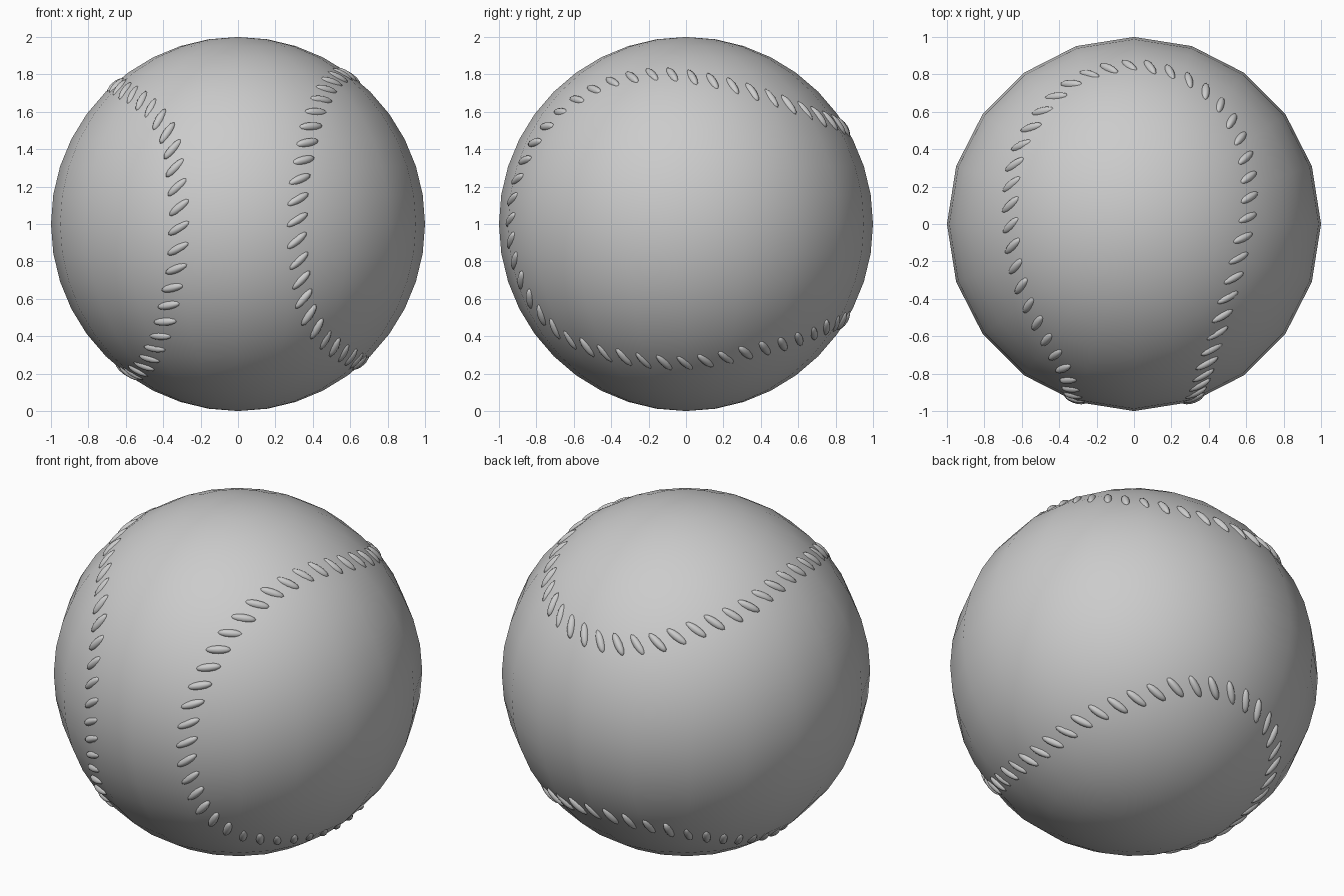
import bpy, bmesh, math
from mathutils import Matrix, Vector

if "Cube" in bpy.data.objects:
    bpy.data.objects.remove(bpy.data.objects["Cube"])

CENTRE = Vector((0, 0, 1))


def finish(name, bm):
    me = bpy.data.meshes.new(name)
    bm.to_mesh(me)
    bm.free()
    for p in me.polygons:
        p.use_smooth = True
    ob = bpy.data.objects.new(name, me)
    ob.location = CENTRE
    bpy.context.collection.objects.link(ob)
    return ob


# Ball: unit sphere with 20 sides
bm = bmesh.new()
bmesh.ops.create_uvsphere(bm, u_segments=20, v_segments=20, radius=1)
finish("ball", bm)

# Half of the seam, from the front right over the top to the front left
half = [Vector(p) for p in (
    (.32, -.95, 0), (.33, -.91, .23), (.37, -.83, .42), (.41, -.72, .57),
    (.485, -.47, .74), (.565, -.15, .80), (.62, .10, .78), (.60, .36, .71),
    (.52, .57, .64), (.385, .72, .58), (.20, .82, .54), (0, .855, .52),
    (-.20, .82, .53), (-.37, .735, .57), (-.55, .53, .645), (-.64, .33, .69),
    (-.665, 0, .747), (-.62, -.30, .725), (-.54, -.50, .68),
    (-.45, -.67, .60), (-.36, -.83, .43), (-.325, -.935, .16))]

# The other half is the same path turned half way round the y axis
ctrl = half + [Vector((-p.x, p.y, -p.z)) for p in half]
n = len(ctrl)


def seam(i, t):
    a, b, c, d = (ctrl[(i + k) % n] for k in (-1, 0, 1, 2))
    v = 0.5 * (2 * b + (c - a) * t + (2 * a - 5 * b + 4 * c - d) * t * t
               + (3 * b - a - 3 * c + d) * t ** 3)
    return v.normalized()


path = [seam(i, k / 12) for i in range(n) for k in range(12)]
dist = [0.0]
for i in range(len(path)):
    dist.append(dist[-1] + (path[(i + 1) % len(path)] - path[i]).length)

# Stitches: slanted ellipsoids evenly spaced along the seam
COUNT, TILT = 96, math.radians(33)
bm = bmesh.new()
j = 0
for s in range(COUNT):
    target = dist[-1] * (s + 0.2) / COUNT
    while dist[j + 1] < target:
        j += 1
    f = (target - dist[j]) / (dist[j + 1] - dist[j])
    normal = path[j].lerp(path[(j + 1) % len(path)], f).normalized()
    along = path[(j + 4) % len(path)] - path[j - 4]
    along = (along - normal * along.dot(normal)).normalized()
    across = normal.cross(along)
    long_axis = across * math.cos(TILT) - along * math.sin(TILT)
    short_axis = normal.cross(long_axis)
    m = Matrix((long_axis * .07, short_axis * .023, normal * .024)).transposed().to_4x4()
    m.translation = normal * .986
    bmesh.ops.create_uvsphere(bm, u_segments=12, v_segments=8, radius=1, matrix=m)
finish("stitches", bm)
